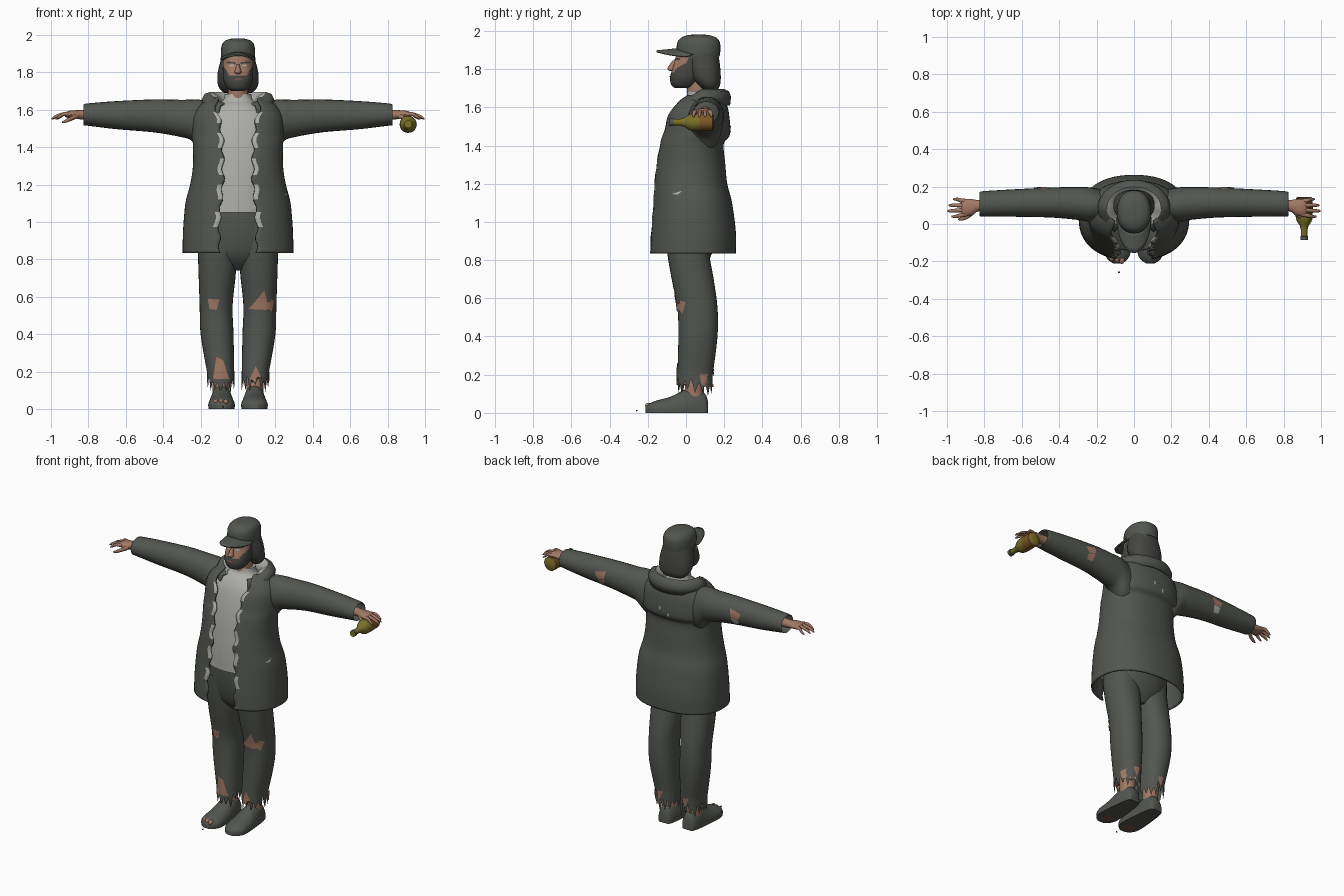
import bpy, bmesh, math, random
from mathutils import Vector
from mathutils.bvhtree import BVHTree

if "Cube" in bpy.data.objects:
    bpy.data.objects.remove(bpy.data.objects["Cube"])
random.seed(4)


def material(name, rgb):
    m = bpy.data.materials.new(name)
    m.diffuse_color = (*rgb, 1)
    m.use_nodes = True
    m.node_tree.nodes["Principled BSDF"].inputs["Base Color"].default_value = m.diffuse_color
    return m


CLOTH = material("grey_green_cloth", (0.085, 0.092, 0.08))
HAIR = material("dark_hair", (0.06, 0.06, 0.055))
PALE = material("pale_grey", (0.42, 0.42, 0.40))
SKIN = material("skin", (0.36, 0.19, 0.13))
LIP = material("red_brown", (0.20, 0.08, 0.055))
GLASS = material("olive_glass", (0.20, 0.165, 0.02))
AMBER = material("amber_label", (0.20, 0.10, 0.02))


def finish(name, bm, mats, thick=0):
    bmesh.ops.recalc_face_normals(bm, faces=bm.faces)
    me = bpy.data.meshes.new(name)
    bm.to_mesh(me)
    bm.free()
    ob = bpy.data.objects.new(name, me)
    bpy.context.collection.objects.link(ob)
    for m in mats:
        me.materials.append(m)
    bpy.ops.object.select_all(action='DESELECT')
    ob.select_set(True)
    bpy.context.view_layer.objects.active = ob
    bpy.ops.object.shade_smooth_by_angle(angle=math.radians(45))
    if thick:
        mod = ob.modifiers.new("thickness", 'SOLIDIFY')
        mod.thickness, mod.offset = thick, 0
    return ob


def loft(name, rings, mats, closed=True, caps=True, rule=None, thick=0):
    """Skin a list of rings; rule(centre, column) gives the material index."""
    bm = bmesh.new()
    vs = [[bm.verts.new(p) for p in r] for r in rings]
    n = len(vs[0])
    for a, b in zip(vs, vs[1:]):
        for j in range(n if closed else n - 1):
            k = (j + 1) % n
            f = bm.faces.new((a[j], a[k], b[k], b[j]))
            if rule:
                f.material_index = rule(f.calc_center_median(), j)
    if closed and caps:
        bm.faces.new(vs[0])
        bm.faces.new(vs[-1])
    return finish(name, bm, mats, thick)


def smooth(rows, k=4):
    """Catmull-Rom interpolation of rows of numbers."""
    out = []
    for i in range(len(rows) - 1):
        p = [rows[max(0, min(len(rows) - 1, i + d))] for d in (-1, 0, 1, 2)]
        for s in range(k):
            t = s / k
            out.append([0.5 * (2 * b + (c - a) * t + (2 * a - 5 * b + 4 * c - d) * t * t
                               + (3 * b - a - 3 * c + d) * t ** 3) for a, b, c, d in zip(*p)])
    return out + [list(rows[-1])]


def level(row, n=32, p=2.2):
    """Horizontal section from (z, cx, half width, y front, y back[, gap])."""
    z, cx, w, yf, yb = row[:5]
    t0 = math.asin((row[5] / w) ** (p / 2)) if len(row) > 5 else 0
    pts = []
    for j in range(n):
        t = t0 + (2 * math.pi - 2 * t0) * j / (n - 1 if t0 else n)
        s, c = math.sin(t), math.cos(t)
        pts.append((cx + w * math.copysign(abs(s) ** (2 / p), s),
                    (yf + yb) / 2 - (yb - yf) / 2 * math.copysign(abs(c) ** (2 / p), c), z))
    return pts


def across(s, rows, n=24):
    """Sections along x from (x, z, half height, y, half depth)."""
    return [[(s * x, y + ry * math.cos(a), z + rz * math.sin(a))
             for a in [2 * math.pi * j / n for j in range(n)]] for x, z, rz, y, ry in rows]


def decal(name, target, pts, axis, sign, mat, off=0.005):
    """Thin patch whose 2D outline is dropped onto the target along an axis."""
    tree = BVHTree.FromPolygons([v.co for v in target.data.vertices],
                                [list(p.vertices) for p in target.data.polygons])
    d = Vector([sign if i == axis else 0 for i in range(3)])
    bm = bmesh.new()
    vs = []
    for p in pts:
        q = list(p)
        q.insert(axis, 0)
        vs.append(bm.verts.new(q))
    bm.faces.new(vs)
    bmesh.ops.triangulate(bm, faces=bm.faces[:])
    bmesh.ops.subdivide_edges(bm, edges=bm.edges[:], cuts=3, use_grid_fill=True)
    for v in bm.verts:
        start = v.co + d * 3
        hit, nrm, _, _ = tree.ray_cast(start, -d)
        if hit is None:
            start[axis] = sign * 0.1
            hit, nrm, _, _ = tree.find_nearest(start)
        v.co = hit + (nrm if nrm.dot(d) > 0 else -nrm) * off
    return finish(name, bm, [mat])


# Shirt and trouser seat
loft("shirt", [level(r) for r in smooth([
    (1.05, 0, .20, -.145, .17), (1.2, 0, .19, -.14, .17), (1.4, 0, .2, -.115, .16),
    (1.55, 0, .19, -.075, .16), (1.62, 0, .12, -.035, .14), (1.65, 0, .08, 0, .13),
    (1.685, 0, .07, .01, .125)])], [PALE])
loft("trouser_seat", [level(r) for r in smooth([
    (.74, 0, .05, -.02, .08), (.82, 0, .17, -.09, .13), (.95, 0, .195, -.12, .17),
    (1.08, 0, .19, -.125, .17)])], [CLOTH])

# Coat body, open in front, with a scalloped pale lining at the edges
rows = smooth([
    (.835, 0, .29, -.19, .255, .095), (.95, 0, .288, -.185, .255, .10),
    (1.1, 0, .275, -.172, .235, .09), (1.2, 0, .25, -.165, .21, .08),
    (1.3, 0, .235, -.155, .20, .08), (1.41, 0, .235, -.135, .192, .08),
    (1.46, 0, .24, -.12, .225, .085), (1.56, 0, .235, -.095, .22, .10),
    (1.62, 0, .20, -.06, .205, .12), (1.66, 0, .14, -.01, .18, .11)], 6)
for r in rows:
    r[5] += 0.008 * math.sin(r[0] * 60)
coat = loft("coat", [level(r, 60, 2.3) for r in rows], [CLOTH, PALE], closed=False, thick=.012,
            rule=lambda c, j: int(j in (0, 58) and .9 < c.z < 1.58 and math.sin(c.z * 45) > -.3))

# Folded collar
rings = []
for i in range(41):
    a = math.radians(32 + 296 * i / 40)
    s, c = math.sin(a), math.cos(a)
    f = max(0, c) * .07
    rings.append([(rx * s, .085 - ry * c, z - f) for rx, ry, z in (
        (.085, .07, 1.62), (.105, .09, 1.665), (.145, .115, 1.69), (.175, .135, 1.68),
        (.188, .145, 1.655), (.178, .14, 1.61))])
loft("collar", rings, [CLOTH, PALE], closed=False, thick=.012, rule=lambda c, j: int(j < 2))

# Sleeves, hands and legs on both sides
sleeves, legs, shoes = {}, {}, {}
for s, side in ((-1, "right"), (1, "left")):
    sleeves[s] = loft(side + "_sleeve", across(s, smooth([
        (.14, 1.50, .13, .10, .08), (.20, 1.515, .138, .10, .09), (.25, 1.545, .11, .105, .092),
        (.30, 1.553, .10, .11, .088), (.45, 1.567, .088, .115, .08), (.65, 1.571, .075, .112, .073),
        (.80, 1.574, .06, .108, .068), (.825, 1.572, .056, .106, .064)])), [CLOTH], caps=False)
    loft(side + "_palm", across(s, smooth([
        (.76, 1.575, .03, .10, .032), (.83, 1.573, .026, .098, .03), (.87, 1.575, .022, .09, .043),
        (.91, 1.575, .018, .088, .046), (.925, 1.572, .01, .088, .038)]), 16), [SKIN])
    for i, (y0, y1, tip) in enumerate(((.052, .04, .975), (.077, .07, .998), (.1, .1, .992), (.122, .132, .968))):
        loft(f"{side}_finger_{i + 1}", across(s, smooth([
            (.895, 1.575, .011, y0, .012), (.93, 1.577, .0105, (y0 + y1) / 2, .011),
            (tip - .02, 1.563, .009, y1, .009), (tip, 1.55, .004, y1, .004)], 3), 10), [SKIN])
    loft(side + "_thumb", across(s, smooth([
        (.85, 1.572, .015, .07, .014), (.885, 1.556, .013, .043, .013),
        (.92, 1.54, .010, .028, .010), (.94, 1.533, .004, .025, .004)], 3), 10), [SKIN])

    # Trouser leg with a ragged hem
    rings = [level(r) for r in smooth([
        (.20, s * .093, .073, -.045, .14), (.40, s * .112, .088, -.04, .165),
        (.55, s * .117, .088, -.045, .165), (.70, s * .112, .098, -.075, .145),
        (.85, s * .108, .106, -.10, .12), (.98, s * .105, .105, -.11, .13)])]
    hem = [(x, y, (.175 if j % 2 else .115) + random.uniform(-.035, .015))
           for j, (x, y, z) in enumerate(rings[0])]
    legs[s] = loft(side + "_trouser_leg", [hem] + rings, [CLOTH], caps=False)
    loft(side + "_ankle", [level(r, 20, 2) for r in (
        (.06, s * .09, .045, -.01, .09), (.13, s * .09, .046, -.005, .095),
        (.35, s * .10, .06, .0, .12))], [SKIN])

    # Shoe, lofted heel to toe with a flat sole
    rings = []
    for y, w, h in smooth([(.115, .03, .06), (.10, .045, .10), (.05, .056, .14), (0, .062, .125),
                           (-.08, .07, .085), (-.15, .07, .066), (-.19, .052, .05), (-.212, .02, .03)]):
        rings.append([(s * .088 + w * math.cos(a), y, max(.0, .02 + (h - .02) * math.sin(a))
                       if math.sin(a) > -.1 else 0) for a in [2 * math.pi * j / 24 for j in range(24)]])
    shoes[s] = loft(side + "_shoe", rings, [CLOTH])
    decal(side + "_sole_hole", shoes[s], [(s * .05, -.18), (s * .12, -.18), (s * .13, -.12), (s * .06, -.13)],
          2, -1, LIP, .001)

    # Torn elbow and sleeve fraying
    decal(side + "_elbow_hole", sleeves[s], [(s * .46, 1.61), (s * .54, 1.59), (s * .52, 1.55), (s * .47, 1.56)],
          1, 1, SKIN)
    decal(side + "_elbow_patch", sleeves[s], [(s * .47, 1.555), (s * .52, 1.545), (s * .52, 1.515), (s * .48, 1.51)],
          1, 1, PALE if s < 0 else SKIN)

# Tears in the trousers
decal("right_knee_hole", legs[-1], [(-.16, .59), (-.10, .585), (-.115, .53), (-.15, .535)], 1, -1, SKIN)
decal("left_knee_hole", legs[1], [(.06, .535), (.11, .57), (.14, .635), (.155, .57), (.19, .58),
                                  (.185, .55), (.15, .53)], 1, -1, SKIN)
decal("left_knee_side_hole", legs[1], [(-.03, .59), (.0, .58), (-.015, .52), (-.03, .53)], 0, 1, SKIN)
decal("left_ankle_side_hole", legs[1], [(.07, .20), (.11, .205), (.10, .13), (.08, .15)], 0, 1, SKIN)
decal("right_ankle_hole", legs[-1], [(-.115, .28), (-.08, .26), (-.05, .16), (-.13, .16)], 1, -1, SKIN)
decal("left_ankle_hole", legs[1], [(.095, .23), (.055, .14), (.13, .15)], 1, -1, SKIN)
decal("right_ankle_back_hole", legs[-1], [(-.12, .23), (-.07, .22), (-.09, .16)], 1, 1, SKIN)
decal("left_ankle_back_hole", legs[1], [(.07, .23), (.12, .22), (.10, .16)], 1, 1, SKIN)

# Small worn spots on the coat
decal("coat_side_tear", coat, [(-.07, 1.145), (-.02, 1.16), (-.04, 1.14)], 0, 1, PALE, .009)
for i, (x, z) in enumerate(((.03, 1.50), (-.03, 1.47))):
    decal(f"coat_back_spot_{i + 1}", coat, [(x - .008, z), (x, z + .015), (x + .008, z), (x, z - .015)],
          1, 1, PALE, .009)


def ball(name, loc, scale, mat):
    bm = bmesh.new()
    bmesh.ops.create_uvsphere(bm, u_segments=14, v_segments=8, radius=1)
    for v in bm.verts:
        v.co = Vector(loc) + Vector([a * b for a, b in zip(v.co, scale)])
    return finish(name, bm, [mat])


# Bare toes in the right shoe, and a loose scrap in front of it
for i in range(3):
    ball(f"toe_{i + 1}", (-.065 - .026 * i, -.192 + .007 * i, .038), (.014, .022, .015), SKIN)
ball("loose_scrap", (-.08, -.258, .012), (.006, .005, .004), CLOTH)

# Neck, bearded head and long hair
loft("neck", [level(r, 24, 2) for r in ((1.6, 0, .06, .005, .13), (1.68, 0, .055, .005, .12),
                                        (1.76, 0, .055, .0, .12))], [SKIN])
head = loft("head", [level(r, 48, 2.2) for r in smooth([
    (1.70, 0, .035, -.055, .02), (1.715, 0, .058, -.076, .05), (1.75, 0, .076, -.084, .08),
    (1.79, 0, .081, -.075, .10), (1.83, 0, .08, -.062, .12), (1.87, 0, .08, -.052, .14),
    (1.90, 0, .078, -.045, .14)], 6)], [SKIN, HAIR],
    rule=lambda c, j: int(c.z < 1.782 + max(0, abs(c.x) - .045) * 1.6 or c.y > .01))
decal("mouth", head, [(-.025, 1.763), (0, 1.769), (.025, 1.763), (0, 1.755)], 1, -1, LIP, .003)
for s, side in ((-1, "right"), (1, "left")):
    decal(side + "_eye", head, [(s * .018, 1.836), (s * .034, 1.843), (s * .05, 1.836), (s * .034, 1.83)],
          1, -1, PALE, .002)
    decal(side + "_eyebrow", head, [(s * .012, 1.853), (s * .058, 1.858), (s * .06, 1.848), (s * .014, 1.844)],
          1, -1, HAIR, .004)
loft("nose", [level(r, 12, 2) for r in smooth([
    (1.79, 0, .012, -.085, -.05), (1.80, 0, .019, -.098, -.05), (1.815, 0, .014, -.092, -.05),
    (1.845, 0, .008, -.07, -.04)], 3)], [SKIN])
loft("hair", [level(r) for r in smooth([
    (1.69, 0, .075, .09, .165), (1.715, 0, .10, .06, .178), (1.75, 0, .11, .03, .182),
    (1.80, 0, .108, .01, .18), (1.86, 0, .094, .0, .172), (1.90, 0, .085, .0, .16)])], [HAIR])

# Cap with brim
loft("cap", [level(r) for r in smooth([
    (1.865, 0, .09, -.045, .176), (1.90, 0, .092, -.05, .18), (1.94, 0, .088, -.045, .177),
    (1.965, 0, .074, -.025, .158), (1.978, 0, .045, .01, .12), (1.981, 0, .012, .05, .08)])], [CLOTH])
angles = [math.radians(-78 + 6 * i) for i in range(27)]
loft("cap_brim", [[(.09 * math.sin(a), (1 - r) * (.06 - .1 * math.cos(a)) + r * (.045 - .2 * math.cos(a)),
                    1.905 - .012 * r - .03 * math.sin(a) ** 2) for a in angles]
                  for r in (0, .25, .5, .75, 1)], [CLOTH], closed=False, thick=.01)

# Bottle held in the left hand
profile = [(.145, .036), (.138, .045), (.07, .046), (.03, .045), (.012, .038), (-.01, .023), (-.03, .018),
           (-.065, .017), (-.066, .021), (-.086, .021)]
loft("bottle", [[(.91 + r * math.cos(a), y, 1.522 + r * math.sin(a))
                 for a in [2 * math.pi * j / 20 for j in range(20)]] for y, r in profile],
     [GLASS, AMBER, CLOTH], rule=lambda c, j: 1 if c.y > .06 else 2 if c.y < -.065 else 0)
